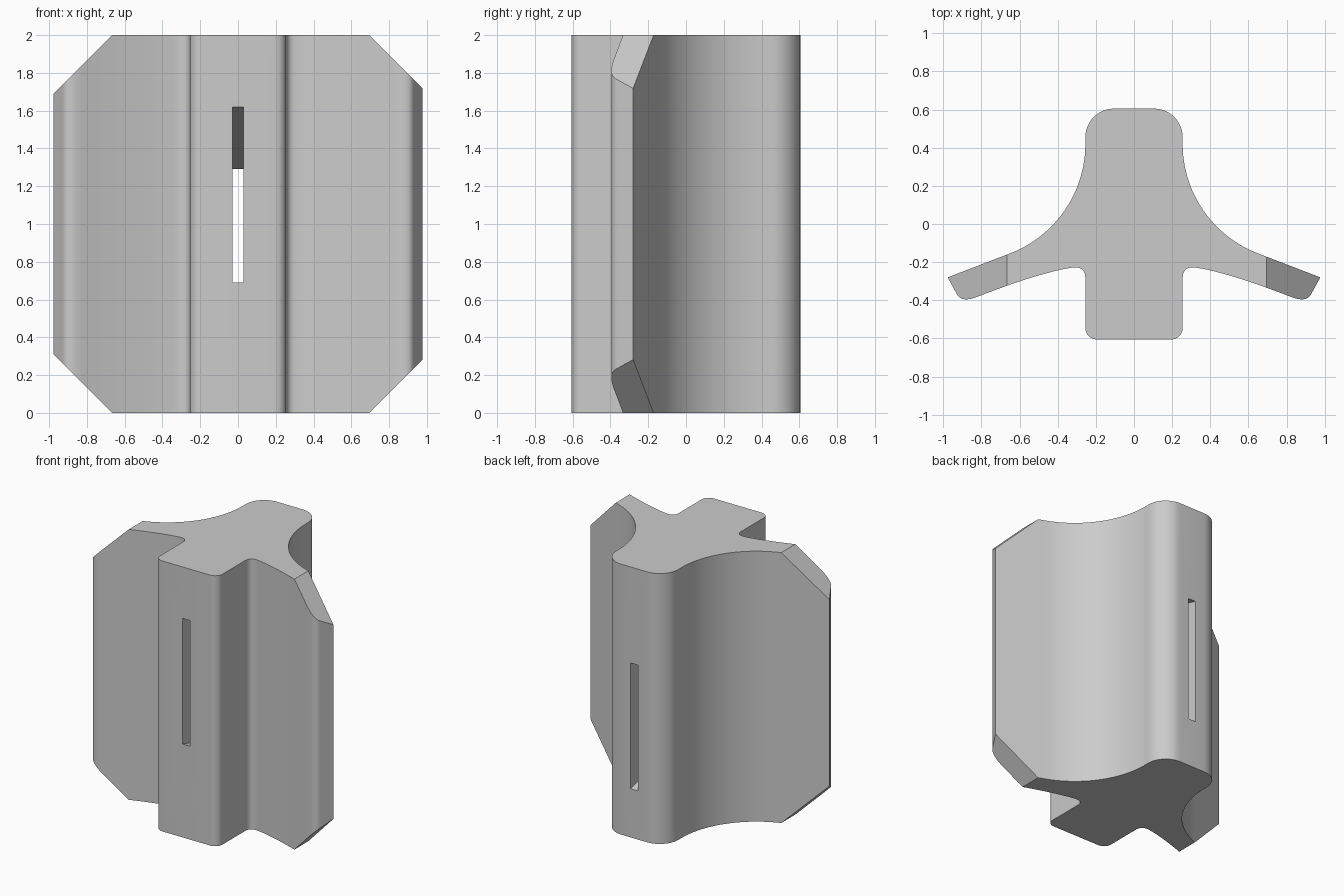
import bpy, bmesh
from math import sin, cos, radians
from mathutils import Vector

cube = bpy.data.objects.get("Cube")
if cube:
    bpy.data.objects.remove(cube, do_unlink=True)


def arc(cx, cy, r, start, end, steps):
    angles = [radians(start + (end - start) * i / steps) for i in range(steps + 1)]
    return [(cx + r * cos(a), cy + r * sin(a)) for a in angles]


def bend(a, b, c, steps):
    a, b, c = Vector(a), Vector(b), Vector(c)
    ts = [i / steps for i in range(steps + 1)]
    return [tuple(a * (1 - t) ** 2 + b * 2 * t * (1 - t) + c * t * t) for t in ts]


def new_object(name, bm, material):
    bmesh.ops.recalc_face_normals(bm, faces=bm.faces)
    mesh = bpy.data.meshes.new(name)
    bm.to_mesh(mesh)
    bm.free()
    mesh.materials.append(material)
    obj = bpy.data.objects.new(name, mesh)
    bpy.context.collection.objects.link(obj)
    return obj


def prism(outline, direction):
    bm = bmesh.new()
    face = bm.faces.new([bm.verts.new(p) for p in outline])
    moved = bmesh.ops.extrude_face_region(bm, geom=[face])["geom"]
    verts = [g for g in moved if isinstance(g, bmesh.types.BMVert)]
    bmesh.ops.translate(bm, verts=verts, vec=direction)
    return bm


grey = bpy.data.materials.new("plain grey")
grey.use_nodes = True
colour = (0.6, 0.6, 0.6, 1)
grey.diffuse_color = colour
grey.node_tree.nodes["Principled BSDF"].inputs["Base Color"].default_value = colour

# Half of the cross-section, from the back round the wing to the front
half = arc(0.105, 0.455, 0.15, 90, 0, 12)
half += arc(0.87, 0.42, 0.615, 180, 250, 24)
half += [(0.977, -0.28)]
half += bend((0.93, -0.365), (0.91, -0.41), (0.84, -0.388), 8)
half += bend((0.83, -0.385), (0.5, -0.255), (0.32, -0.228), 12)
half += bend((0.31, -0.228), (0.255, -0.225), (0.255, -0.285), 8)
half += arc(0.195, -0.545, 0.06, 0, -90, 8)
outline = half + [(-x, y) for x, y in reversed(half)]

# Extruded body with the wing corners cut off at 45 degrees
bm = prism([(x, y, 0) for x, y in outline], (0, 0, 2))
for side, edge in ((1, 0.695), (-1, 0.667)):
    for up in (1, -1):
        cut = bmesh.ops.bisect_plane(
            bm, geom=bm.verts[:] + bm.edges[:] + bm.faces[:],
            plane_co=(side * edge, 0, 1 + up), plane_no=(side, 0, up),
            clear_outer=True)["geom_cut"]
        bmesh.ops.contextual_create(
            bm, geom=[g for g in cut if isinstance(g, bmesh.types.BMEdge)])
body = new_object("winged_body", bm, grey)

# Slot sloping down from front to back, right through the body
slope, reach = 0.33 / 1.21, 0.8
drop = slope * reach
side = [(-0.03, -reach, 0.525 + drop), (-0.03, reach, 0.525 - drop),
        (-0.03, reach, 1.455 - drop), (-0.03, -reach, 1.455 + drop)]
cutter = new_object("slot_cutter", prism(side, (0.06, 0, 0)), grey)
cutter.hide_render = True
cutter.hide_viewport = True

slot = body.modifiers.new("slot", 'BOOLEAN')
slot.operation = 'DIFFERENCE'
slot.solver = 'EXACT'
slot.object = cutter

# Bake the slot in, then shade the curves smooth and keep the corners sharp
bpy.ops.object.select_all(action='DESELECT')
body.select_set(True)
bpy.context.view_layer.objects.active = body
bpy.ops.object.modifier_apply(modifier="slot")
bpy.data.objects.remove(cutter, do_unlink=True)
bpy.ops.object.shade_smooth_by_angle(angle=radians(30))
